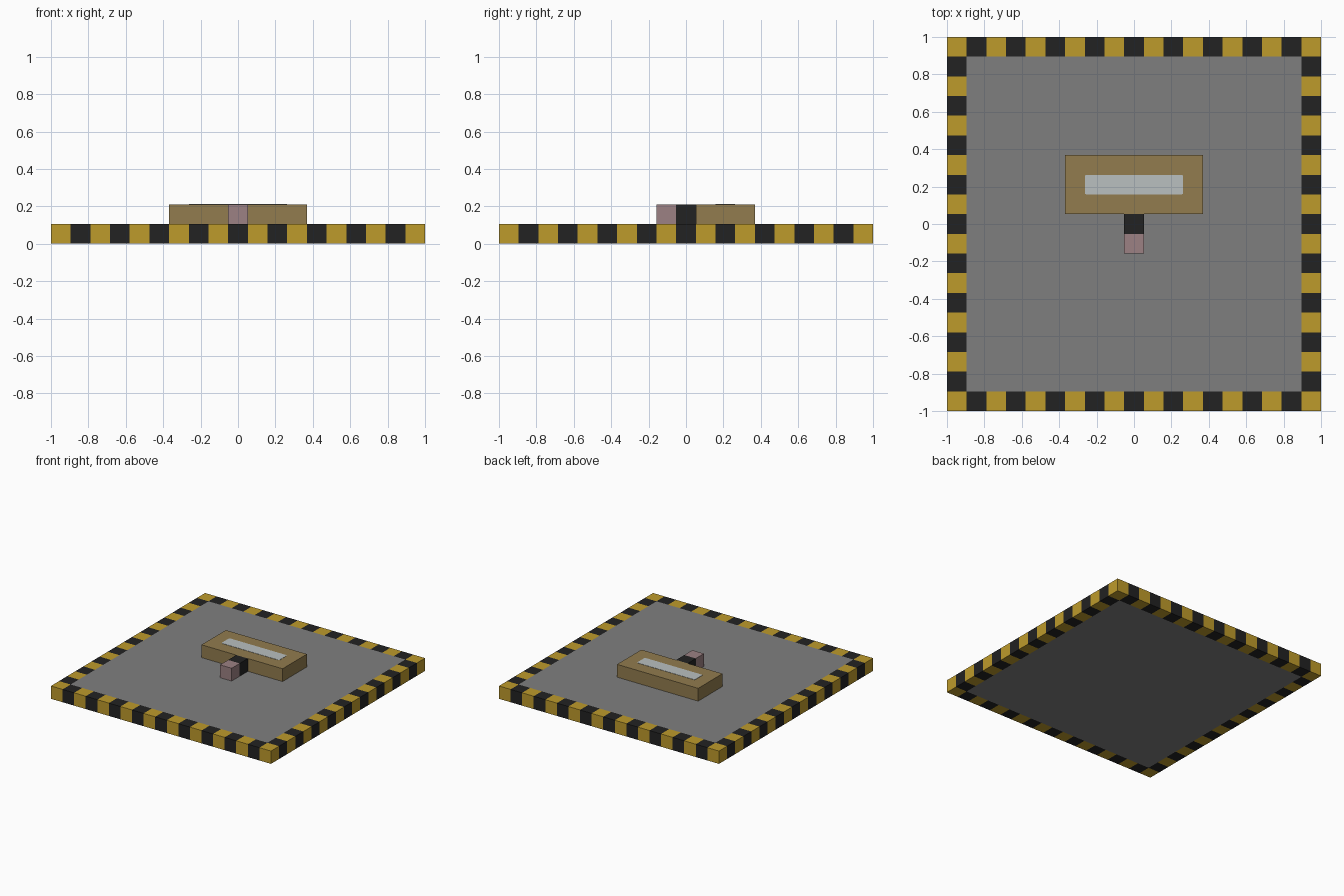
import bpy
import bmesh

cube = bpy.data.objects.get("Cube")
if cube:
    bpy.data.objects.remove(cube, do_unlink=True)

N = 19            # cells along each side
C = 2 / N         # cell size


def material(name, rgb):
    lin = [((v / 255 + 0.055) / 1.055) ** 2.4 for v in rgb]
    m = bpy.data.materials.new(name)
    m.use_nodes = True
    m.diffuse_color = (*lin, 1)
    m.node_tree.nodes["Principled BSDF"].inputs["Base Color"].default_value = (*lin, 1)
    return m


yellow = material("hazard yellow", (190, 155, 43))
black = material("black", (34, 34, 34))
grey = material("floor grey", (127, 127, 127))
brown = material("tan brown", (146, 124, 78))
pink = material("dusty pink", (156, 129, 131))
pale = material("pale grey", (186, 192, 192))


def add_object(name, bm, mats):
    mesh = bpy.data.meshes.new(name)
    bm.to_mesh(mesh)
    bm.free()
    for m in mats:
        mesh.materials.append(m)
    obj = bpy.data.objects.new(name, mesh)
    bpy.context.collection.objects.link(obj)
    return obj


def box(name, lo, hi, mat, corner=0):
    """Box between two corners given in cells, with optional rounded upright edges."""
    bm = bmesh.new()
    bmesh.ops.create_cube(bm, size=1)
    for v in bm.verts:
        v.co = [C * (a + (b - a) * (t + 0.5)) for a, b, t in zip(lo, hi, v.co)]
    if corner:
        upright = [e for e in bm.edges if abs(e.verts[0].co.z - e.verts[1].co.z) > 1e-5]
        bmesh.ops.bevel(bm, geom=upright, offset=corner, segments=3,
                        profile=0.5, affect='EDGES')
    return add_object(name, bm, [mat])


# Striped border: ring of cells coloured alternately, thickened downwards
bm = bmesh.new()
bmesh.ops.create_grid(bm, x_segments=N, y_segments=N, size=1)
inner = 1 - C
bmesh.ops.delete(bm, context='FACES', geom=[
    f for f in bm.faces
    if max(abs(f.calc_center_median().x), abs(f.calc_center_median().y)) < inner])
for f in bm.faces:
    p = f.calc_center_median()
    f.material_index = (int((p.x + 1) / C) + int((p.y + 1) / C)) % 2
for v in bm.verts:
    v.co.z = C
border = add_object("striped_border", bm, [yellow, black])
solid = border.modifiers.new("thickness", 'SOLIDIFY')
solid.thickness = C
solid.offset = -1

# Floor slab inside the border
half = N / 2 - 1
box("floor_slab", (-half, -half, 0), (half, half, 1), grey)

# Raised block with a pale strip on its top
box("raised_block", (-3.5, 0.5, 1), (3.5, 3.5, 2), brown)
box("top_strip", (-2.5, 1.5, 2), (2.5, 2.5, 2.02), pale, corner=0.01)

# Two small cubes in front of the block
box("black_connector", (-0.5, -0.5, 1), (0.5, 0.5, 2), black)
box("pink_end_cube", (-0.5, -1.5, 1), (0.5, -0.5, 2), pink)
